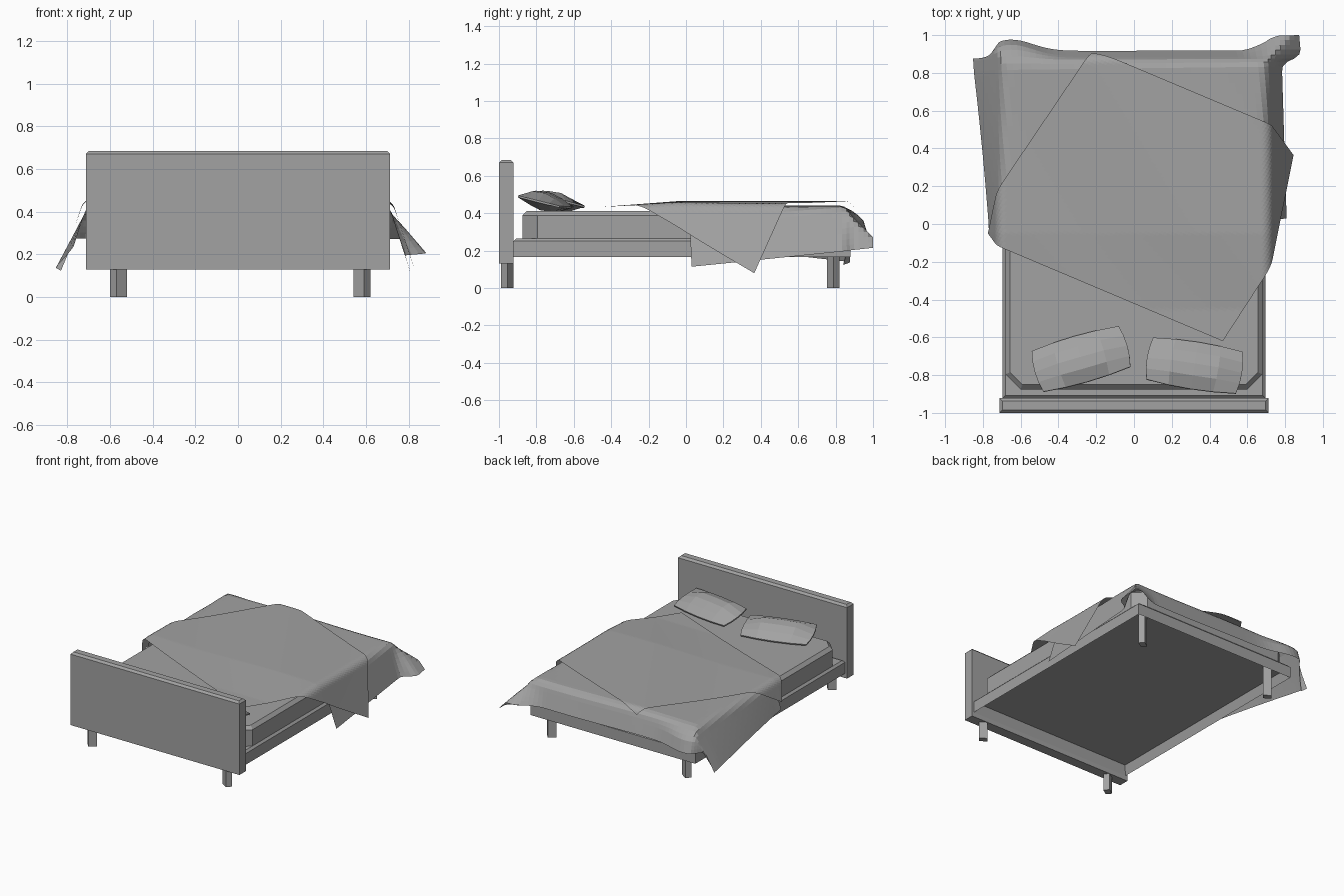
import bpy, bmesh, math
from mathutils import Vector, Matrix

cube = bpy.data.objects.get("Cube")
if cube:
    bpy.data.objects.remove(cube, do_unlink=True)

GREY = (0.36, 0.36, 0.36, 1)
grey = bpy.data.materials.new("plain grey")
grey.use_nodes = True
grey.diffuse_color = GREY
grey.node_tree.nodes["Principled BSDF"].inputs["Base Color"].default_value = GREY


def finish(bm, name):
    mesh = bpy.data.meshes.new(name)
    bm.to_mesh(mesh)
    bm.free()
    mesh.materials.append(grey)
    ob = bpy.data.objects.new(name, mesh)
    bpy.context.collection.objects.link(ob)
    return ob


def box(lo, hi):
    lo, hi = Vector(lo), Vector(hi)
    bm = bmesh.new()
    bmesh.ops.create_cube(bm, size=1)
    for v in bm.verts:
        v.co = (lo + hi) / 2 + v.co * (hi - lo)
    return bm


def chamfer(bm, edges, width):
    bmesh.ops.bevel(bm, geom=edges, offset=width, segments=1, affect='EDGES', profile=0.5)


def top_rim(bm):
    top = max(v.co.z for v in bm.verts)
    return [e for e in bm.edges if all(v.co.z > top - 0.001 for v in e.verts)]


def upright(bm):
    return [e for e in bm.edges
            if (e.verts[0].co - e.verts[1].co).to_2d().length < 0.001]


# Headboard
bm = box((-0.712, -1, 0.13), (0.712, -0.922, 0.685))
chamfer(bm, top_rim(bm), 0.015)
finish(bm, "headboard")


# Legs: square posts turned on edge, mirrored at each corner
def leg(name, x, y, side, end, height):
    outline = [(0.01, -0.033), (0.04, 0), (-0.01, 0.033), (-0.04, 0)]
    bm = bmesh.new()
    base = bm.faces.new([bm.verts.new((x + side * u, y + end * v, 0)) for u, v in outline])
    up = bmesh.ops.extrude_face_region(bm, geom=[base])["geom"]
    bmesh.ops.translate(bm, vec=(0, 0, height),
                        verts=[g for g in up if isinstance(g, bmesh.types.BMVert)])
    bmesh.ops.recalc_face_normals(bm, faces=bm.faces)
    finish(bm, name)


for x, side, word in ((-0.56, -1, "right"), (0.58, 1, "left")):
    leg("front_" + word + "_leg", x, -0.955, side, 1, 0.14)
    leg("back_" + word + "_leg", x, 0.788, side, -1, 0.24)

# Frame with a deeply recessed underside
bm = box((-0.695, -0.922, 0.165), (0.695, 0.88, 0.265))
chamfer(bm, top_rim(bm), 0.015)
under = [f for f in bm.faces if f.normal.z < -0.9]
bmesh.ops.inset_region(bm, faces=under, thickness=0.03)
bmesh.ops.translate(bm, verts=under[0].verts, vec=(0, 0, 0.07))
finish(bm, "bed_frame")

# Mattress with cut corners
bm = box((-0.68, -0.875, 0.25), (0.68, 0.86, 0.412))
chamfer(bm, upright(bm), 0.08)
chamfer(bm, top_rim(bm), 0.024)
finish(bm, "mattress")


# Pillows: puffed boxes, pinched along the rim and fuller toward the headboard
def pillow(name, x, y, turn):
    bm = bmesh.new()
    bmesh.ops.create_cube(bm, size=2)
    bmesh.ops.subdivide_edges(bm, edges=[e for e in bm.edges
                              if abs((e.verts[0].co - e.verts[1].co).z) < 0.001],
                              cuts=3, use_grid_fill=True)
    for v in bm.verts:
        u, w, s = v.co
        puff = 0.005 + 0.045 * (1 - u ** 4) * (1 - w ** 2) * (1 - 0.3 * w * s)
        v.co = (0.255 * u * (1 - 0.06 * w * w), 0.12 * w * (1.08 - 0.12 * u * u), s * puff)
    bm.transform(Matrix.Translation((x, y, 0.462)) @ Matrix.Rotation(turn, 4, 'Z')
                 @ Matrix.Rotation(math.radians(-14), 4, 'X'))
    bmesh.ops.recalc_face_normals(bm, faces=bm.faces)
    finish(bm, name)


pillow("right_pillow", -0.28, -0.715, math.radians(16))
pillow("left_pillow", 0.32, -0.75, math.radians(-9))


# Cloth: a flat sheet bent over the sides and foot of the mattress
def bend(over):
    """Outward reach, drop and free hanging length for a given overhang."""
    radius, limit = 0.06, math.radians(72)
    if over <= 0:
        return 0, 0, 0
    angle = min(over / radius, limit)
    free = max(0, over - radius * limit)
    return (radius * math.sin(angle) + free * math.cos(limit),
            radius * (1 - math.cos(angle)) + free * math.sin(limit), free)


def ease(value, start, end):
    t = min(1, max(0, (value - start) / (end - start)))
    return t * t * (3 - 2 * t)


def cloth(name, corners, cols, rows, side, foot, height):
    a, b, c, d = (Vector(p) for p in corners)
    bm = bmesh.new()
    grid = []
    for j in range(rows + 1):
        for i in range(cols + 1):
            s, t = i / cols, j / rows
            x, y = a.lerp(b, s).lerp(d.lerp(c, s), t)
            sign = 1 if x > 0 else -1
            out_x, drop_x, free_x = bend(abs(x) - side)
            out_y, drop_y, free_y = bend(y - foot)
            if x > 0:
                # Left corner flies out in a flap
                out_x += 0.5 * free_x * ease(y, foot, foot + 0.12)
                out_y += 0.6 * free_y * ease(x, 0.55, 0.82)
            else:
                # Right side flares toward a bulging, rounded corner
                bulge = math.exp(-((x + 0.65) / 0.16) ** 2)
                corner = free_x * free_y / 0.14
                out_x += 0.24 * free_x * min(0.8, max(0, y)) - 0.12 * corner
                out_y += 0.06 * bulge * min(1, drop_y / 0.07) - 0.3 * corner
            px = sign * (min(abs(x), side) + out_x)
            py = min(y, foot) + out_y
            pz = height(x, y) - max(drop_x, drop_y)
            grid.append(bm.verts.new((px, py, pz)))
    for j in range(rows):
        for i in range(cols):
            k = j * (cols + 1) + i
            bm.faces.new((grid[k], grid[k + 1], grid[k + cols + 2], grid[k + cols + 1]))
    finish(bm, name)


def blanket_height(x, y):
    return 0.438 + 0.003 * math.sin(5 * x + 3 * y)


def throw_height(x, y):
    rise = min(1, max(0, (y + 0.45) / 0.4))
    return 0.433 + rise * (0.026 + 0.005 * math.sin(5 * x + 3 * y))


cloth("blanket", ((-0.9, -0.05), (1.03, 0.03), (0.93, 1.03), (-1.02, 1.02)),
      60, 36, 0.66, 0.82, blanket_height)
cloth("throw", ((-0.88, -0.05), (0.47, -0.62), (1.11, 0.365), (-0.22, 0.925)),
      80, 70, 0.677, 0.847, throw_height)
